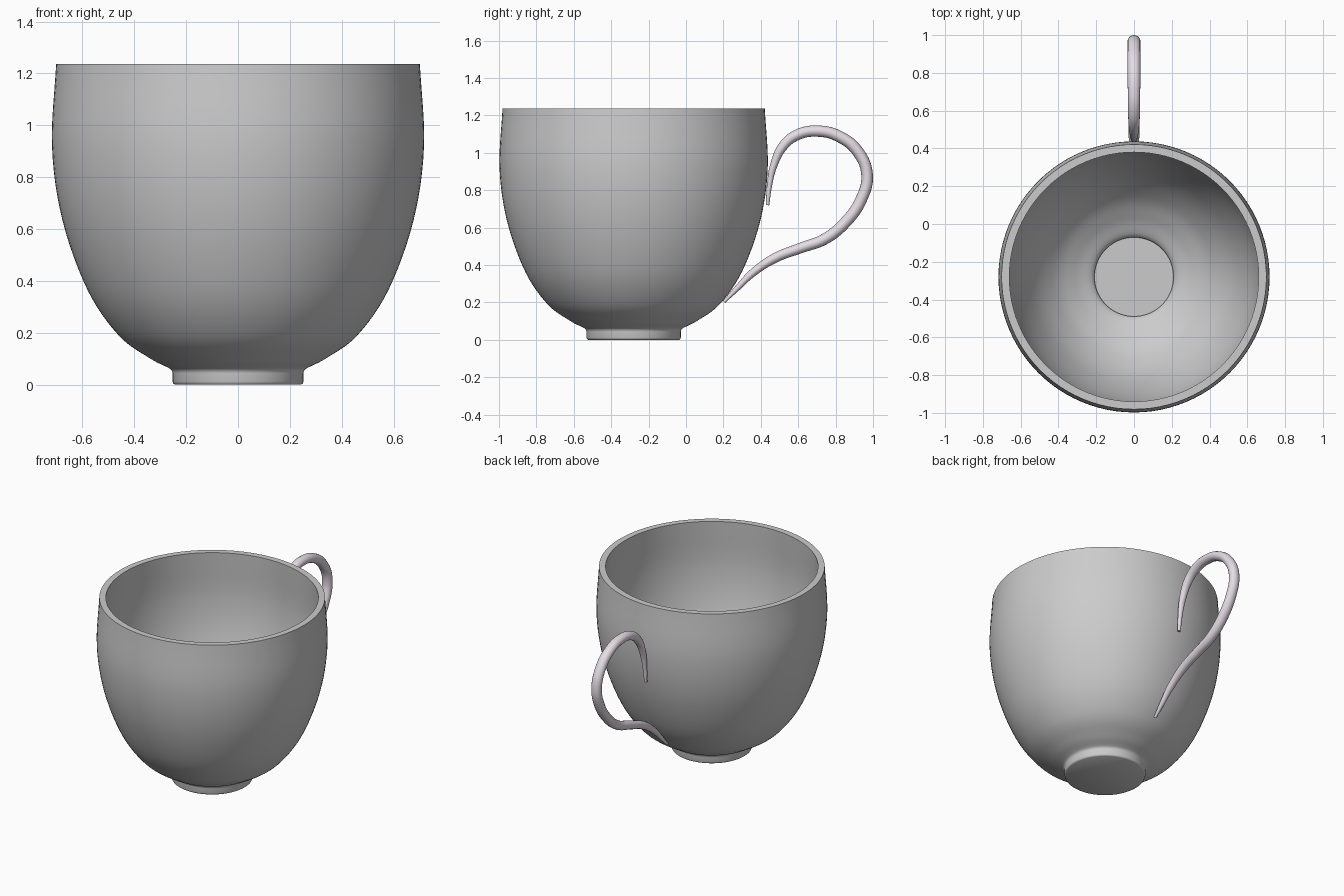
import bpy, bmesh, math
from mathutils import Vector

if "Cube" in bpy.data.objects:
    bpy.data.objects.remove(bpy.data.objects["Cube"])

CUP_Y = -0.28


def smooth_path(pts, steps=6):
    """Catmull-Rom samples through 2D points."""
    p = [Vector(q) for q in pts]
    p = [2 * p[0] - p[1]] + p + [2 * p[-1] - p[-2]]
    out = []
    for a, b, c, d in zip(p, p[1:], p[2:], p[3:]):
        for i in range(steps):
            t = i / steps
            out.append(0.5 * (2 * b + (c - a) * t + (2 * a - 5 * b + 4 * c - d) * t**2
                              + (3 * b - a - 3 * c + d) * t**3))
    return out + [p[-2]]


def finish(obj, angle):
    bpy.ops.object.select_all(action='DESELECT')
    obj.select_set(True)
    bpy.context.view_layer.objects.active = obj
    bpy.ops.object.shade_smooth_by_angle(angle=math.radians(angle))


# Cup: foot, outer wall, flat rim, inner wall and recessed floor, as (radius, z)
foot = [(0, 0), (0.243, 0), (0.249, 0.004), (0.252, 0.012), (0.252, 0.044)]
outer = [(0.254, 0.053), (0.268, 0.065), (0.34, 0.102), (0.46, 0.19), (0.58, 0.365),
         (0.677, 0.635), (0.717, 0.92), (0.701, 1.237)]
inner = [(0.66, 1.237), (0.672, 0.92), (0.634, 0.645), (0.54, 0.39), (0.425, 0.227),
         (0.315, 0.141), (0.235, 0.098), (0.213, 0.08)]
floor = [(0.209, 0.065), (0.209, 0.045), (0, 0.045)]
profile = foot + smooth_path(outer) + smooth_path(inner) + floor

bm = bmesh.new()
verts = [bm.verts.new((p[0], 0, p[1])) for p in profile]
edges = [bm.edges.new(e) for e in zip(verts, verts[1:])]
bmesh.ops.spin(bm, geom=verts + edges, cent=(0, 0, 0), axis=(0, 0, 1),
               angle=math.tau, steps=96)
bmesh.ops.remove_doubles(bm, verts=bm.verts, dist=0.0001)
bmesh.ops.recalc_face_normals(bm, faces=bm.faces)
mesh = bpy.data.meshes.new("cup")
bm.to_mesh(mesh)
bm.free()
cup = bpy.data.objects.new("cup", mesh)
cup.location.y = CUP_Y
bpy.context.collection.objects.link(cup)
finish(cup, 40)

# Handle: tapered round tube along an open loop, as (y, z, radius)
path = [(0.436, 0.72, 0.009), (0.447, 0.83, 0.014), (0.47, 0.936, 0.02),
        (0.52, 1.037, 0.026), (0.594, 1.096, 0.029), (0.706, 1.116, 0.03),
        (0.824, 1.085, 0.031), (0.92, 1.005, 0.031), (0.968, 0.882, 0.031),
        (0.936, 0.749, 0.031), (0.85, 0.626, 0.031), (0.743, 0.54, 0.03),
        (0.61, 0.49, 0.028), (0.476, 0.438, 0.026), (0.353, 0.355, 0.021),
        (0.273, 0.275, 0.015), (0.203, 0.203, 0.008)]
curve = bpy.data.curves.new("handle", 'CURVE')
curve.dimensions = '3D'
curve.bevel_depth = 1.0
curve.bevel_resolution = 6
curve.use_fill_caps = True
curve.resolution_u = 8
spline = curve.splines.new('BEZIER')
spline.bezier_points.add(len(path) - 1)
for bp, (y, z, r) in zip(spline.bezier_points, path):
    bp.co = (0, y, z)
    bp.radius = r
    bp.handle_left_type = bp.handle_right_type = 'AUTO'
handle = bpy.data.objects.new("handle", curve)
handle.scale.x = 1.1
bpy.context.collection.objects.link(handle)
bpy.ops.object.select_all(action='DESELECT')
handle.select_set(True)
bpy.context.view_layer.objects.active = handle
bpy.ops.object.convert(target='MESH')
handle = bpy.context.object
finish(handle, 50)

mat = bpy.data.materials.new("pale_lilac")
mat.diffuse_color = (0.78, 0.72, 0.78, 1)
mat.use_nodes = True
mat.node_tree.nodes["Principled BSDF"].inputs["Base Color"].default_value = mat.diffuse_color
handle.data.materials.clear()
handle.data.materials.append(mat)
